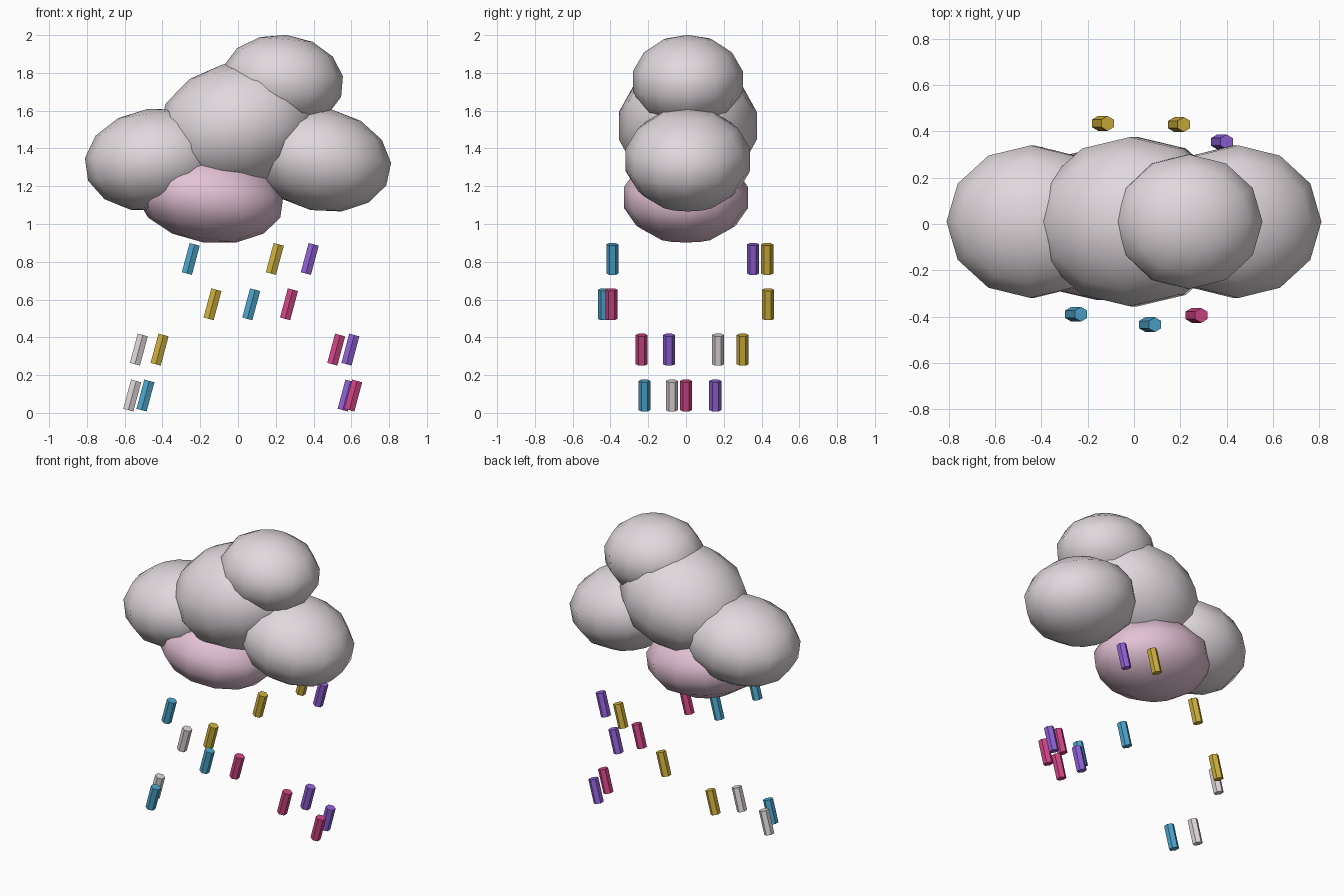
import bpy
from math import radians

cube = bpy.data.objects.get("Cube")
if cube:
    bpy.data.objects.remove(cube, do_unlink=True)


def material(name, rgb):
    mat = bpy.data.materials.new(name)
    mat.use_nodes = True
    color = (*rgb, 1.0)
    mat.diffuse_color = color
    mat.node_tree.nodes["Principled BSDF"].inputs["Base Color"].default_value = color
    return mat


MATERIALS = {
    "pale": material("pale cloud", (0.75, 0.69, 0.72)),
    "rose": material("rose cloud", (0.77, 0.54, 0.66)),
    "yellow": material("yellow", (0.62, 0.43, 0.045)),
    "blue": material("blue", (0.075, 0.38, 0.61)),
    "magenta": material("magenta", (0.64, 0.06, 0.24)),
    "purple": material("purple", (0.28, 0.12, 0.68)),
}


def cloud_lobe(name, color, center, radii, tilt):
    """Low-poly, smooth, flattened ball leaning sideways."""
    bpy.ops.mesh.primitive_uv_sphere_add(segments=12, ring_count=7, location=center)
    lobe = bpy.context.object
    lobe.name = name
    lobe.scale = radii
    lobe.rotation_euler.y = radians(tilt)
    lobe.data.materials.append(MATERIALS[color])
    bpy.ops.object.shade_smooth()


def raindrop(name, color, center):
    """Slanted six-sided rod."""
    bpy.ops.mesh.primitive_cylinder_add(vertices=6, radius=0.032, depth=0.16, location=center)
    drop = bpy.context.object
    drop.name = name
    drop.rotation_euler.y = radians(15)
    drop.data.materials.append(MATERIALS[color])


# Cloud
cloud_lobe("middle_lobe", "pale", (0, 0.01, 1.52), (0.435, 0.375, 0.335), -14)
cloud_lobe("left_lobe", "pale", (0.44, 0.01, 1.34), (0.375, 0.338, 0.272), 12)
cloud_lobe("right_lobe", "pale", (-0.44, 0.01, 1.34), (0.375, 0.338, 0.272), -8)
cloud_lobe("top_lobe", "pale", (0.235, 0.01, 1.755), (0.325, 0.298, 0.247), 5)
cloud_lobe("lower_lobe", "rose", (-0.15, 0, 1.14), (0.395, 0.338, 0.24), 8)

# Rain, in rows from the highest to the lowest
RAIN = {
    0.815: [("blue", -0.25, -0.39), ("yellow", 0.195, 0.43), ("purple", 0.38, 0.355)],
    0.575: [("yellow", -0.135, 0.435), ("blue", 0.07, -0.435), ("magenta", 0.27, -0.395)],
    0.335: [("pale", -0.525, 0.17), ("yellow", -0.415, 0.3),
            ("magenta", 0.52, -0.235), ("purple", 0.595, -0.09)],
    0.092: [("pale", -0.56, -0.075), ("blue", -0.49, -0.22),
            ("purple", 0.575, 0.155), ("magenta", 0.61, 0)],
}
for row, (height, drops) in enumerate(RAIN.items(), 1):
    for color, x, y in drops:
        raindrop(f"raindrop_row_{row}_{color}", color, (x, y, height))
